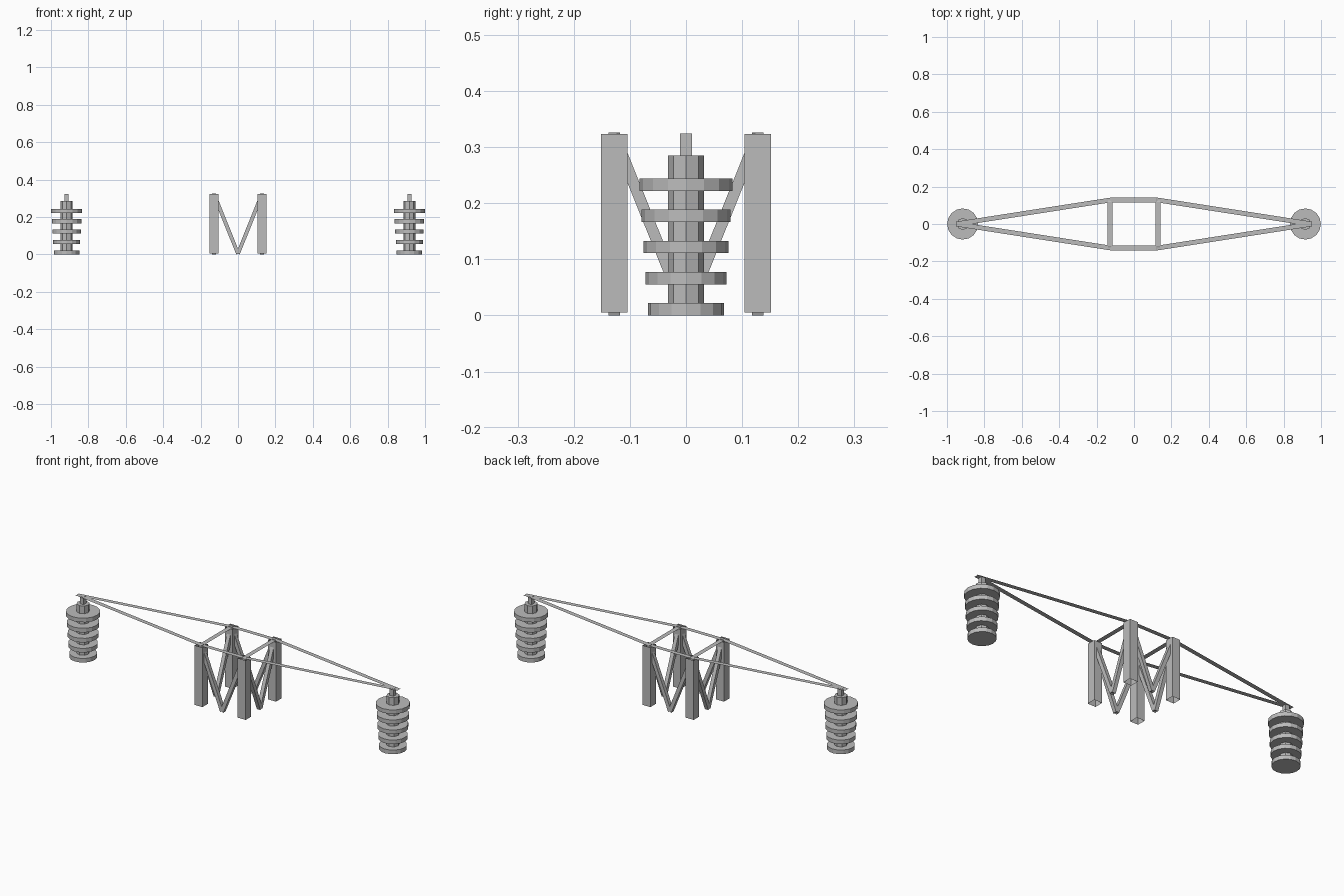
import bpy, bmesh
from math import atan2, pi
from mathutils import Vector, Matrix

cube = bpy.data.objects.get("Cube")
if cube:
    bpy.data.objects.remove(cube, do_unlink=True)

grey = bpy.data.materials.new("plain grey")
grey.use_nodes = True
colour = (0.5, 0.5, 0.5, 1)
grey.diffuse_color = colour
grey.node_tree.nodes["Principled BSDF"].inputs["Base Color"].default_value = colour

P = 0.128      # post offset from the centre
TOP = 0.323    # height of post tops and straps


def finish(name, bm):
    mesh = bpy.data.meshes.new(name)
    bm.to_mesh(mesh)
    bm.free()
    mesh.materials.append(grey)
    obj = bpy.data.objects.new(name, mesh)
    bpy.context.collection.objects.link(obj)
    return obj


def cylinder(bm, sides, r, x, z0, z1):
    bmesh.ops.create_cone(bm, cap_ends=True, segments=sides, radius1=r, radius2=r,
                          depth=z1 - z0, matrix=Matrix.Translation((x, 0, (z0 + z1) / 2)))


def box(bm, centre, size, rotation=Matrix()):
    return bmesh.ops.create_cube(bm, size=1, matrix=Matrix.Translation(centre) @ rotation
                                 @ Matrix.Diagonal((*size, 1)))["verts"]


def strap(name, a, b, width=0.025):
    # Flat paper-thin band between two points
    a, b = Vector((*a, TOP)), Vector((*b, TOP))
    d = b - a
    bm = bmesh.new()
    bmesh.ops.create_grid(bm, x_segments=1, y_segments=1, size=0.5,
                          matrix=Matrix.Translation((a + b) / 2)
                          @ Matrix.Rotation(atan2(d.y, d.x), 4, 'Z')
                          @ Matrix.Diagonal((d.length, width, 1, 1)))
    finish(name, bm)


def brace(name, a, b, width=0.02):
    # Square bar between two points
    a, b = Vector(a), Vector(b)
    d = b - a
    bm = bmesh.new()
    box(bm, (a + b) / 2, (width, width, d.length),
        Vector((0, 0, 1)).rotation_difference(d).to_matrix().to_4x4())
    finish(name, bm)


for side, sx in (("left", 1), ("right", -1)):
    # Stacked disc insulator with core and square pin
    x = sx * 0.916
    bm = bmesh.new()
    cylinder(bm, 8, 0.032, x, 0.002, 0.285)
    for i in range(5):
        z = 0.0555 * i
        cylinder(bm, 16, 0.068 + 0.0038 * i, x, z, z + 0.022)
    box(bm, (x, 0, 0.304), (0.022, 0.022, 0.04))
    finish(side + "_insulator", bm)

    # Side band of the central frame
    strap(side + "_frame_band", (sx * P, -P), (sx * P, P))

    for end, sy in (("back", 1), ("front", -1)):
        name = end + "_" + side
        # Hollow square post, open at both ends
        bm = bmesh.new()
        box(bm, (sx * P, sy * P, (TOP + 0.005) / 2), (0.047, 0.047, TOP - 0.005))
        caps = [f for f in bm.faces if abs(f.normal.z) > 0.5]
        bmesh.ops.delete(bm, geom=caps, context='FACES_ONLY')
        finish(name + "_post", bm)
        # Sloping braces meeting between the posts
        top = (sx * P, sy * P, TOP - 0.001)
        brace(name + "_cross_brace", (0, sy * P, 0.004), top)
        brace(name + "_side_brace", (sx * P, 0, 0.004), top)
        # Long band out to the insulator
        strap(name + "_arm_band", (sx * P, sy * P), (sx * 0.95, 0))

for end, sy in (("back", 1), ("front", -1)):
    strap(end + "_frame_band", (-P, sy * P), (P, sy * P))
